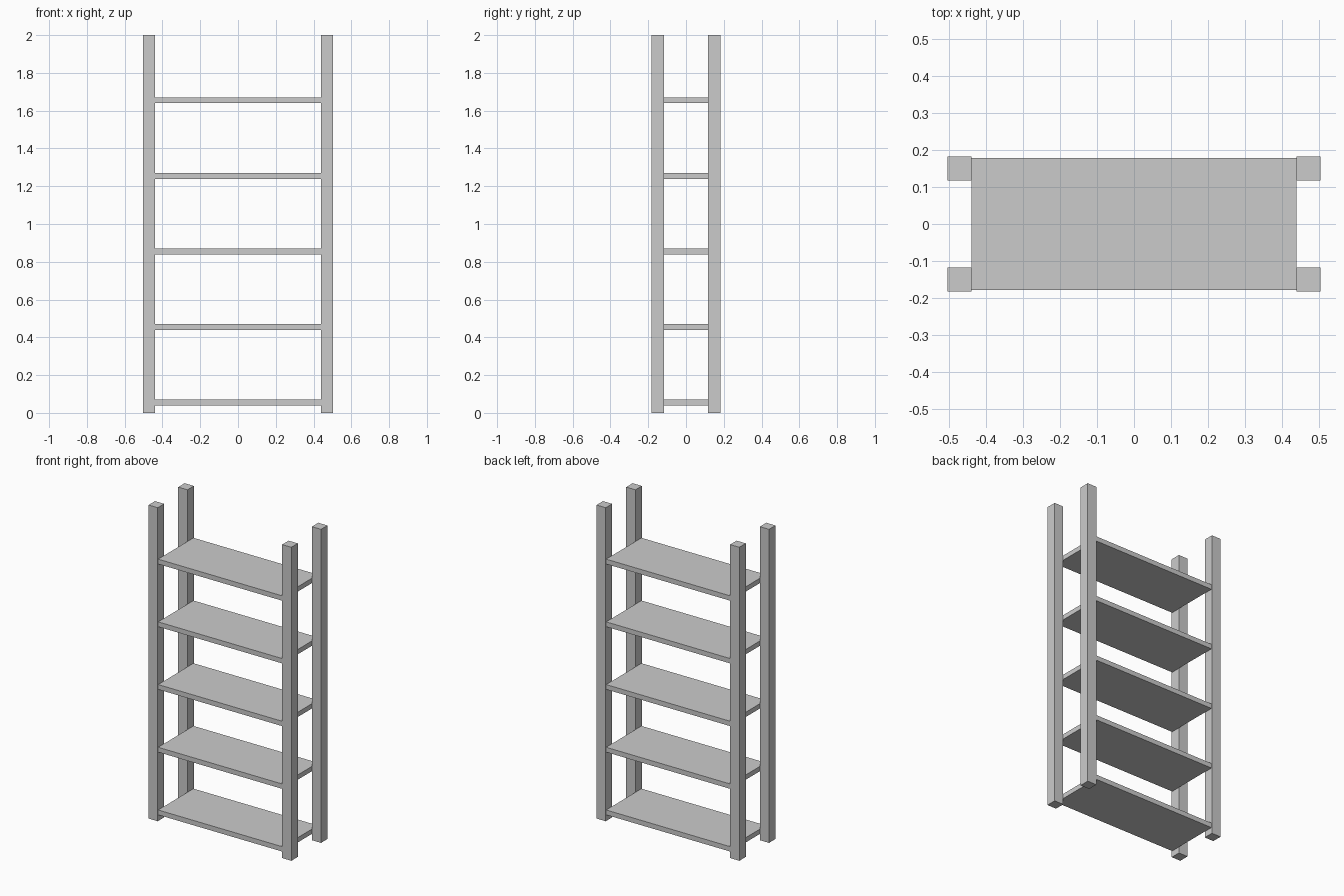
import bpy

if "Cube" in bpy.data.objects:
    bpy.data.objects.remove(bpy.data.objects["Cube"])


def box(name, center, size):
    bpy.ops.mesh.primitive_cube_add(size=1, location=center)
    obj = bpy.context.object
    obj.name = name
    obj.scale = size
    bpy.ops.object.transform_apply(location=False, rotation=False, scale=True)
    return obj


HEIGHT = 2.0
POST = 0.065            # square post section
HALF_W, HALF_D = 0.504, 0.182
SHELF_T = 0.031

# Four corner posts
for side, sx in (("left", -1), ("right", 1)):
    for end, sy in (("front", -1), ("back", 1)):
        box(f"{end}_{side}_post",
            (sx * (HALF_W - POST / 2), sy * (HALF_D - POST / 2), HEIGHT / 2),
            (POST, POST, HEIGHT))

# Five evenly spaced shelves fitted between the posts
for i in range(5):
    box(f"shelf_{i + 1}", (0, 0, 0.055 + 0.4 * i),
        (2 * (HALF_W - POST), 0.356, SHELF_T))
